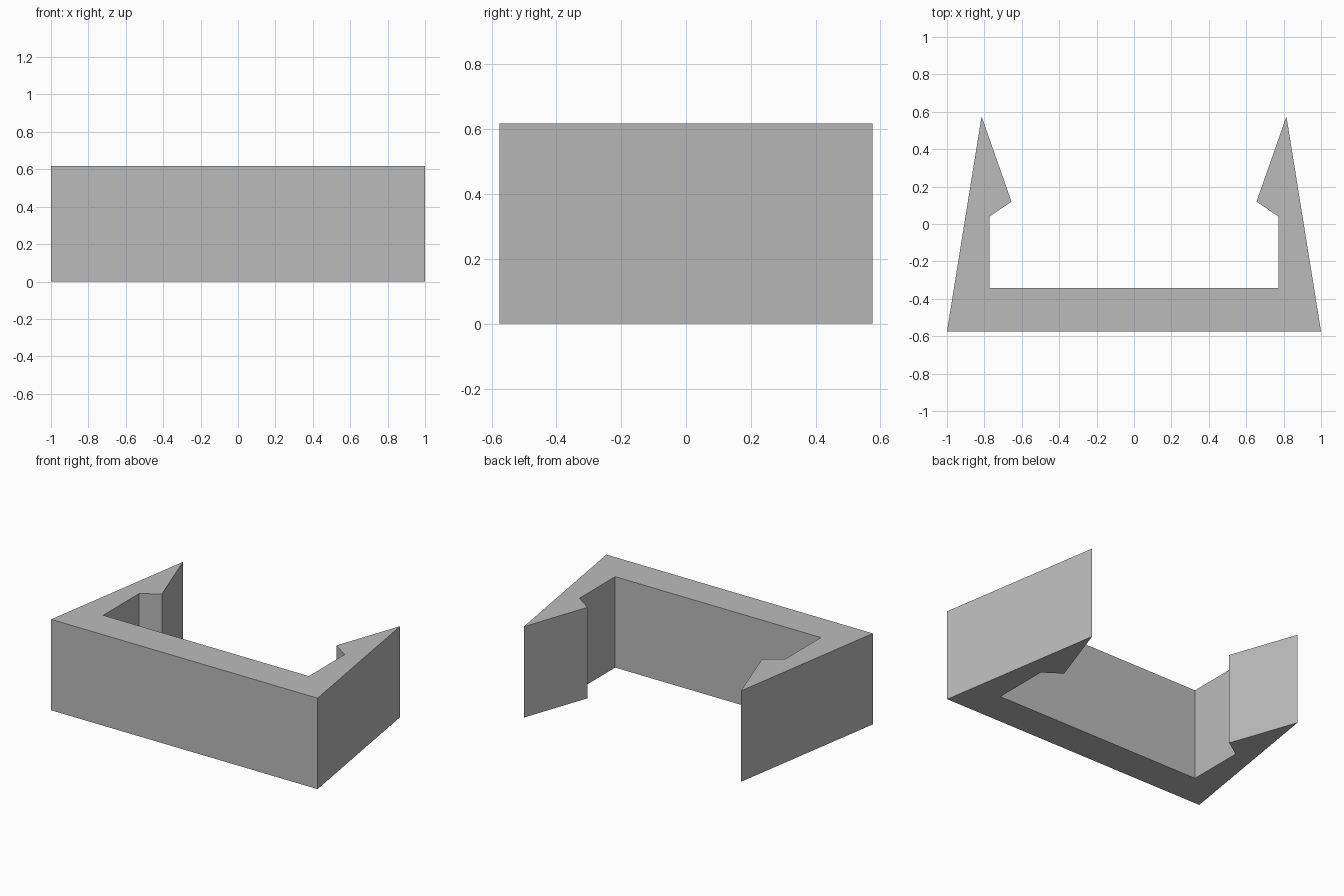
import bpy
import bmesh

HEIGHT = 0.617

cube = bpy.data.objects.get("Cube")
if cube:
    bpy.data.objects.remove(cube, do_unlink=True)

# Plain grey material
grey = bpy.data.materials.new("plain_grey")
grey.use_nodes = True
colour = (0.5, 0.5, 0.5, 1)
grey.diffuse_color = colour
grey.node_tree.nodes["Principled BSDF"].inputs["Base Color"].default_value = colour

# Right-hand half of the clip outline: base corner, arm tip, barb, inner corner
half = [(1, -0.575), (0.815, 0.575), (0.655, 0.12), (0.772, 0.04), (0.772, -0.343)]
outline = half + [(-x, y) for x, y in reversed(half)]

# Extrude the mirrored outline into the clip body
bm = bmesh.new()
base = bm.faces.new([bm.verts.new((x, y, 0)) for x, y in outline])
extruded = bmesh.ops.extrude_face_region(bm, geom=[base], use_keep_orig=True)
top = [g for g in extruded["geom"] if isinstance(g, bmesh.types.BMVert)]
bmesh.ops.translate(bm, verts=top, vec=(0, 0, HEIGHT))
bmesh.ops.recalc_face_normals(bm, faces=bm.faces)

mesh = bpy.data.meshes.new("snap_clip")
bm.to_mesh(mesh)
bm.free()
mesh.materials.append(grey)
clip = bpy.data.objects.new("snap_clip", mesh)
bpy.context.collection.objects.link(clip)
